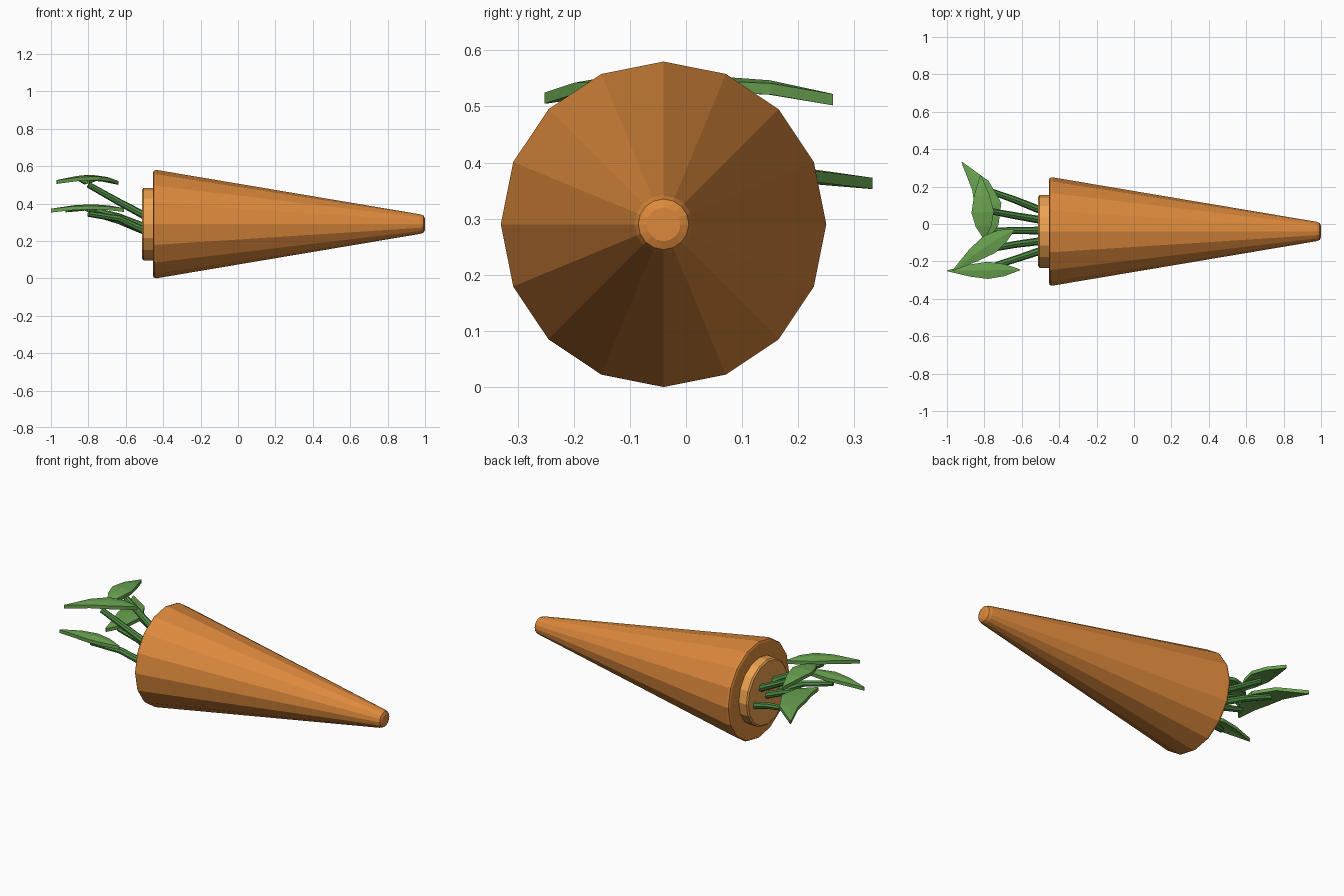
import bpy, bmesh, math
from mathutils import Vector

if "Cube" in bpy.data.objects:
    bpy.data.objects.remove(bpy.data.objects["Cube"])

CY, CZ = -0.04, 0.29   # carrot axis


def material(name, rgb):
    m = bpy.data.materials.new(name)
    m.diffuse_color = (*rgb, 1)
    m.use_nodes = True
    m.node_tree.nodes["Principled BSDF"].inputs["Base Color"].default_value = m.diffuse_color
    return m


ORANGE = material("orange", (0.72, 0.25, 0.045))
LIGHT = material("light_orange", (0.85, 0.36, 0.08))
STEM = material("stem_green", (0.08, 0.27, 0.06))
LEAF = material("leaf_green", (0.14, 0.36, 0.08))


def finish(bm, name, mat):
    bmesh.ops.recalc_face_normals(bm, faces=bm.faces[:])
    me = bpy.data.meshes.new(name)
    bm.to_mesh(me)
    bm.free()
    me.materials.append(mat)
    ob = bpy.data.objects.new(name, me)
    bpy.context.collection.objects.link(ob)
    return ob


def skin(rings, name, mat):
    """Join equal rings of points into a capped tube."""
    bm = bmesh.new()
    vs = [[bm.verts.new(p) for p in r] for r in rings]
    n = len(vs[0])
    for a, b in zip(vs, vs[1:]):
        for i in range(n):
            j = (i + 1) % n
            bm.faces.new((a[i], a[j], b[j], b[i]))
    bm.faces.new(vs[0])
    bm.faces.new(vs[-1])
    return finish(bm, name, mat)


def circle(c, r, u, v, n):
    return [c + r * (math.cos(2 * math.pi * i / n) * u + math.sin(2 * math.pi * i / n) * v)
            for i in range(n)]


def lathe(name, profile, mat, n=16):
    skin([circle(Vector((x, CY, CZ)), r, Vector((0, 1, 0)), Vector((0, 0, 1)), n)
          for x, r in profile], name, mat)


def stem(name, pts, r=0.021, n=8):
    pts = [Vector(p) for p in pts]
    rings = []
    for i, p in enumerate(pts):
        d = (pts[min(i + 1, len(pts) - 1)] - pts[max(i - 1, 0)]).normalized()
        u = d.cross(Vector((0, 0, 1))).normalized()
        rings.append(circle(p, r * (1 - 0.12 * i), u, d.cross(u), n))
    skin(rings, name, STEM)


def leaf(name, base, mid, tip, half, thick=0.02):
    """Pointed leaf along a bent centre line, with a slightly raised rib."""
    base, mid, tip = Vector(base), Vector(mid), Vector(tip)
    ctrl = 2 * mid - (base + tip) / 2
    rings = []
    for t, w in ((0, 0.06), (0.22, 0.7), (0.45, 1), (0.7, 0.7), (1, 0.04)):
        p = base * (1 - t) ** 2 + ctrl * 2 * t * (1 - t) + tip * t * t
        d = 2 * (1 - t) * (ctrl - base) + 2 * t * (tip - ctrl)
        side = Vector((-d.y, d.x, 0)).normalized() * half * w
        rib = Vector((0, 0, 0.008 * w))
        up = Vector((0, 0, thick / 2))
        rings.append([p - side + up, p + rib + up, p + side + up,
                      p + side - up, p + rib - up, p - side - up])
    skin(rings, name, LEAF)


# root and crown
lathe("carrot_root", [(-0.455, 0.275), (-0.45, 0.286), (-0.438, 0.29),
                      (0.975, 0.052), (0.993, 0.045), (1.0, 0.03)], ORANGE)
lathe("carrot_crown", [(-0.512, 0.185), (-0.505, 0.194), (-0.44, 0.194)], LIGHT)

# stems
stem("stem_back", [(-0.49, 0.07, 0.25), (-0.64, 0.13, 0.31), (-0.78, 0.18, 0.35)])
stem("stem_upper_back", [(-0.49, 0.02, 0.33), (-0.64, 0.045, 0.41), (-0.80, 0.075, 0.50)])
stem("stem_middle", [(-0.49, -0.035, 0.27), (-0.64, -0.035, 0.33), (-0.76, -0.035, 0.36)])
stem("stem_upper_front", [(-0.49, -0.09, 0.33), (-0.64, -0.11, 0.41), (-0.80, -0.14, 0.50)])
stem("stem_front", [(-0.49, -0.14, 0.25), (-0.64, -0.19, 0.32), (-0.80, -0.24, 0.345)])

# leaves
leaf("leaf_lower_back", (-0.80, -0.10, 0.365), (-0.785, 0.12, 0.378), (-0.92, 0.33, 0.363), 0.072)
leaf("leaf_upper_back", (-0.80, -0.08, 0.515), (-0.81, 0.08, 0.535), (-0.82, 0.262, 0.512), 0.06)
leaf("leaf_upper_front", (-0.64, -0.03, 0.51), (-0.79, -0.12, 0.535), (-0.97, -0.25, 0.515), 0.055)
leaf("leaf_lower_front", (-0.61, -0.245, 0.365), (-0.80, -0.248, 0.378), (-1.0, -0.25, 0.362), 0.046)
